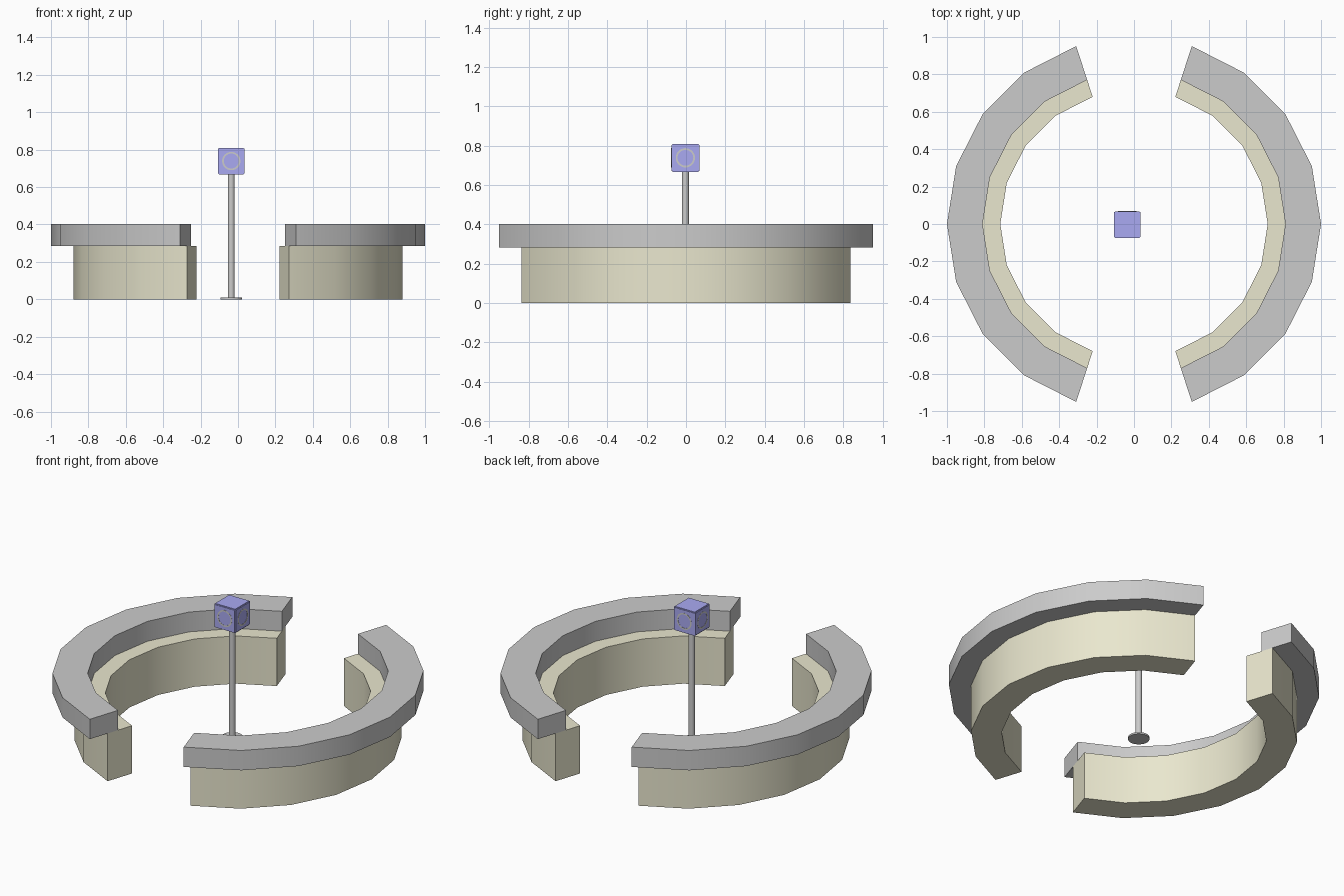
import bpy, bmesh
from math import cos, sin, radians, pi
from mathutils import Matrix

if "Cube" in bpy.data.objects:
    bpy.data.objects.remove(bpy.data.objects["Cube"])

SIGN = (-0.036, -0.003)


def material(name, rgb):
    m = bpy.data.materials.new(name)
    m.diffuse_color = (*rgb, 1)
    m.use_nodes = True
    m.node_tree.nodes["Principled BSDF"].inputs["Base Color"].default_value = m.diffuse_color
    return m


KHAKI = material("khaki", (0.82, 0.80, 0.62))
BLUE = material("blue", (0.40, 0.40, 0.89))


def finish(name, bm, mat=None, smooth=True):
    bmesh.ops.recalc_face_normals(bm, faces=bm.faces[:])
    me = bpy.data.meshes.new(name)
    bm.to_mesh(me)
    bm.free()
    ob = bpy.data.objects.new(name, me)
    bpy.context.collection.objects.link(ob)
    if mat:
        me.materials.append(mat)
    if smooth:
        bpy.ops.object.select_all(action='DESELECT')
        ob.select_set(True)
        bpy.context.view_layer.objects.active = ob
        bpy.ops.object.shade_smooth_by_angle(angle=radians(30))
    return ob


def ring(bm, r_in, r_out, z0, z1, start, end, steps):
    """Sweep a rectangular section around z; full turns close on themselves."""
    closed = abs(end - start) >= 360
    section = [(r_in, z0), (r_out, z0), (r_out, z1), (r_in, z1)]
    loops = []
    for i in range(steps if closed else steps + 1):
        a = radians(start + (end - start) * i / steps)
        loops.append([bm.verts.new((r * cos(a), r * sin(a), z)) for r, z in section])
    for i in range(steps):
        p, q = loops[i], loops[(i + 1) % len(loops)]
        for k in range(4):
            n = (k + 1) % 4
            bm.faces.new((p[k], p[n], q[n], q[k]))
    if not closed:
        bm.faces.new(loops[0])
        bm.faces.new(loops[-1])


def cylinder(name, radius, z0, z1, sides):
    bm = bmesh.new()
    bmesh.ops.create_cone(bm, cap_ends=True, segments=sides, radius1=radius,
                          radius2=radius, depth=z1 - z0,
                          matrix=Matrix.Translation((*SIGN, (z0 + z1) / 2)))
    return finish(name, bm)


def box(bm, size, centre):
    bmesh.ops.create_cube(bm, size=1, matrix=Matrix.Translation(centre) @ Matrix.Diagonal((*size, 1)))


# Two curved counters: khaki body under an overhanging grey top
for side, mid in (("right", 0), ("left", 180)):
    for part, r0, r1, z0, z1, mat in (("body", 0.715, 0.88, 0.0, 0.284, KHAKI),
                                      ("top", 0.81, 1.0, 0.284, 0.402, None)):
        bm = bmesh.new()
        ring(bm, r0, r1, z0, z1, mid - 72, mid + 72, 8)
        finish(f"counter_{part}_{side}", bm, mat)

# Sign post with round foot
cylinder("post_foot", 0.058, 0.0, 0.01, 24)
cylinder("sign_post", 0.018, 0.005, 0.68, 16)

# Blue sign cube with slightly proud face panels
ZC = 0.739
bm = bmesh.new()
centre = (*SIGN, ZC)
box(bm, (0.136, 0.136, 0.136), centre)
for axis in range(3):
    size = [0.132] * 3
    size[axis] = 0.142
    box(bm, size, centre)
finish("sign_cube", bm, BLUE, smooth=False)

# Plain round emblem border on each of the four sides
for i, label in enumerate(("front", "right", "back", "left")):
    bm = bmesh.new()
    ring(bm, 0.040, 0.049, 0.070, 0.072, 0, 360, 32)
    bm.transform(Matrix.Translation(centre) @ Matrix.Rotation(i * pi / 2, 4, 'Z')
                 @ Matrix.Rotation(pi / 2, 4, 'X'))
    finish(f"sign_ring_{label}", bm)
